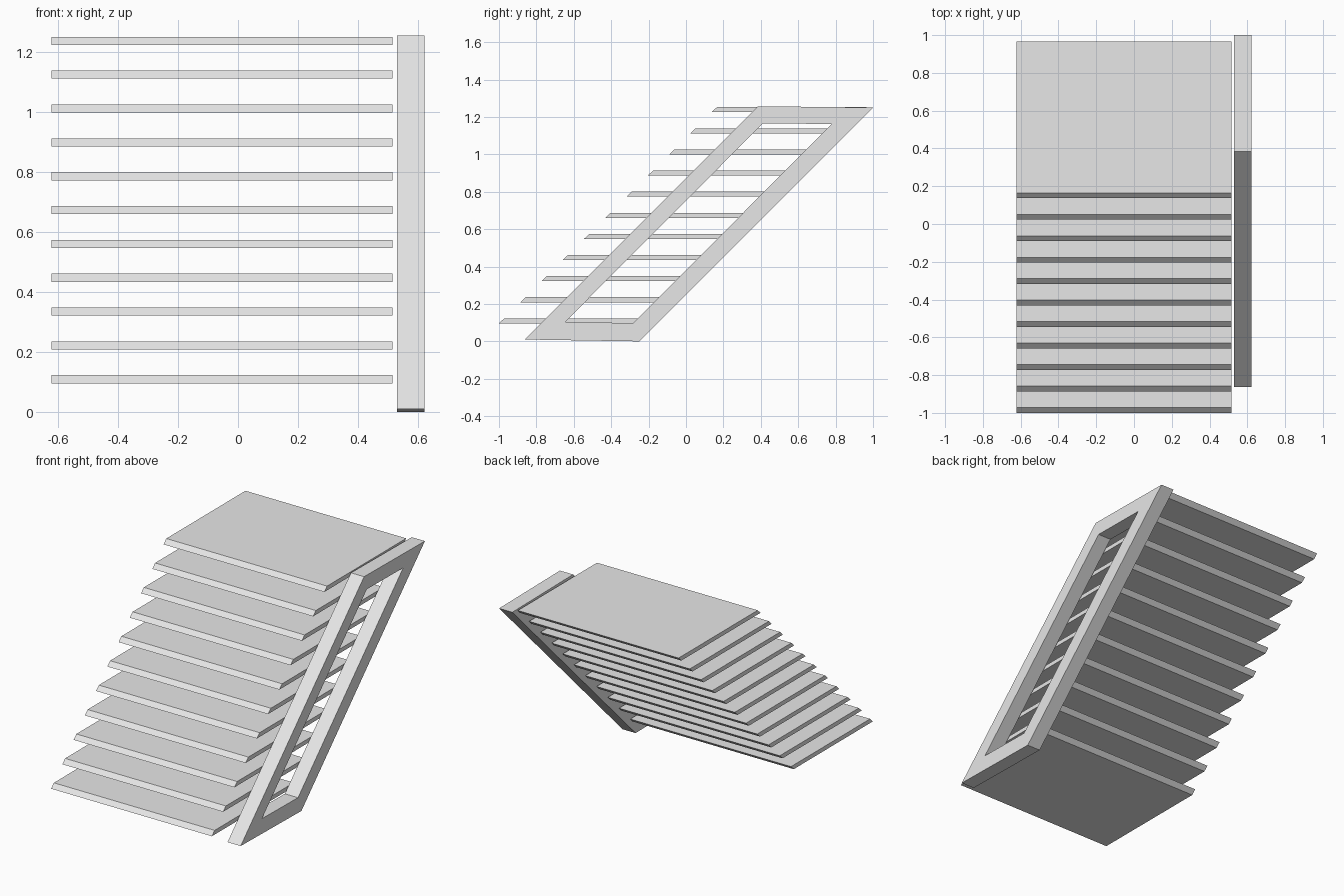
import bpy
import bmesh
from mathutils import Vector

default_cube = bpy.data.objects.get("Cube")
if default_cube:
    bpy.data.objects.remove(default_cube, do_unlink=True)

# One plain grey for every part
grey = bpy.data.materials.new("light_grey")
grey.use_nodes = True
grey.diffuse_color = (0.8, 0.8, 0.8, 1)
grey.node_tree.nodes["Principled BSDF"].inputs["Base Color"].default_value = grey.diffuse_color


def make_part(name, x_start, x_end, outline, hole=None):
    """Extrude a side profile of (y, z) points along x, optionally with a matching hole."""
    bm = bmesh.new()
    loops = [outline] + ([hole] if hole else [])
    rings = [[bm.verts.new((x_start, y, z)) for y, z in loop] for loop in loops]
    if hole:
        outer, inner = rings
        count = len(outer)
        faces = [bm.faces.new((outer[i], outer[(i + 1) % count],
                               inner[(i + 1) % count], inner[i])) for i in range(count)]
    else:
        faces = [bm.faces.new(rings[0])]
    grown = bmesh.ops.extrude_face_region(bm, geom=faces, use_keep_orig=True)
    moved = [v for v in grown["geom"] if isinstance(v, bmesh.types.BMVert)]
    bmesh.ops.translate(bm, verts=moved, vec=Vector((x_end - x_start, 0, 0)))
    bmesh.ops.recalc_face_normals(bm, faces=bm.faces)
    mesh = bpy.data.meshes.new(name)
    bm.to_mesh(mesh)
    bm.free()
    mesh.materials.append(grey)
    obj = bpy.data.objects.new(name, mesh)
    bpy.context.collection.objects.link(obj)
    return obj


# Stair treads: one slanted-edge board repeated up the slope
treads = make_part("stair_treads", -0.623, 0.515,
                   [(-1.0, 0.096), (-0.2, 0.096), (-0.172, 0.123), (-0.972, 0.123)])
steps = treads.modifiers.new("steps", "ARRAY")
steps.count = 11
steps.use_relative_offset = False
steps.use_constant_offset = True
steps.constant_offset_displace = (0, 0.1137, 0.1129)

# Open slanted side frame beside the treads
make_part("side_frame", 0.53, 0.623,
          [(-0.863, 0.01), (-0.248, 0.0), (1.0, 1.25), (0.385, 1.257)],
          [(-0.647, 0.103), (-0.283, 0.098), (0.78, 1.162), (0.412, 1.166)])
